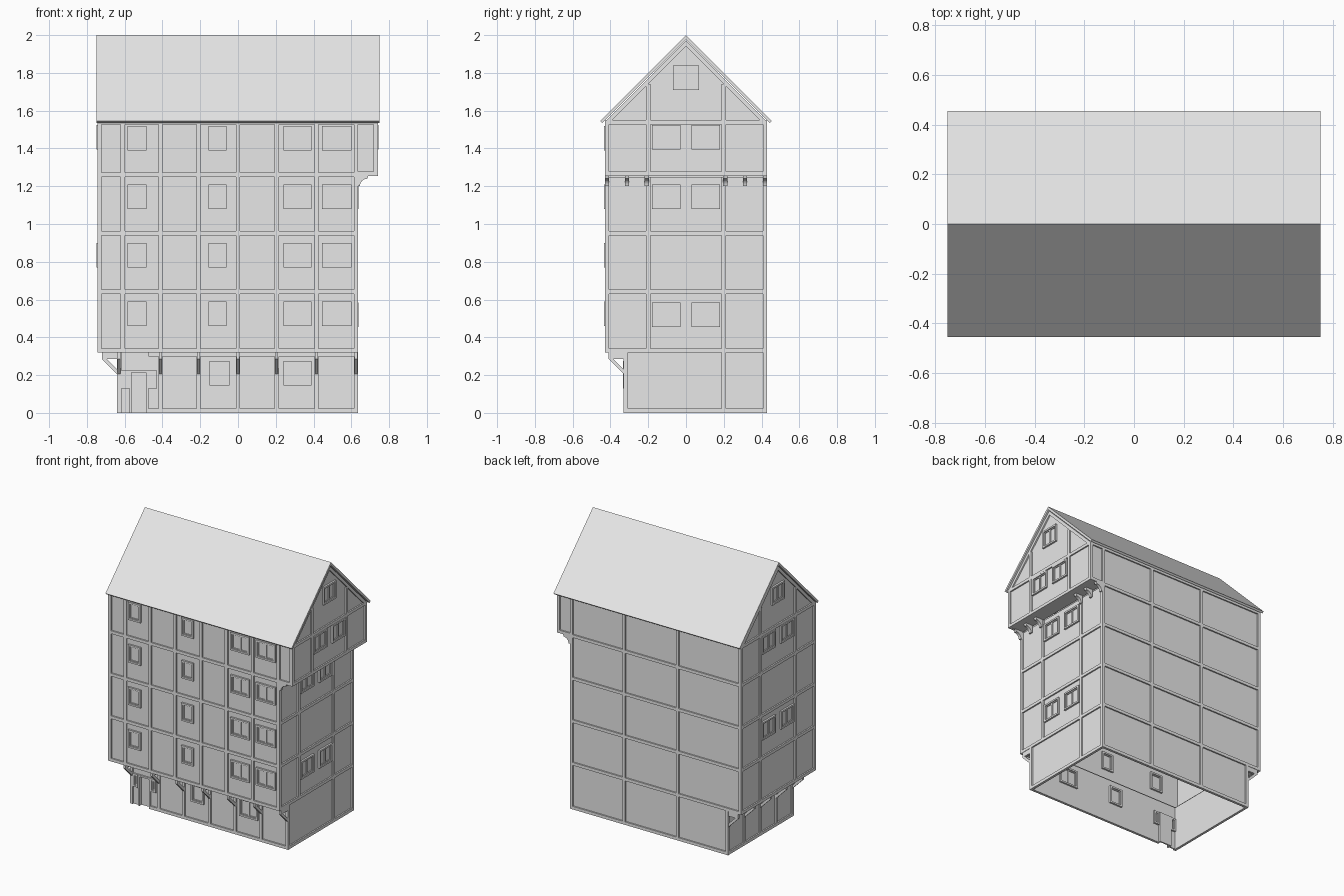
import bpy, bmesh
from math import sin, cos, pi
from mathutils import Vector

cube = bpy.data.objects.get("Cube")
if cube:
    bpy.data.objects.remove(cube)

grey = bpy.data.materials.new("plain_grey")
grey.use_nodes = True
colour = (0.8, 0.8, 0.8, 1)
grey.diffuse_color = colour
grey.node_tree.nodes["Principled BSDF"].inputs["Base Color"].default_value = colour

FLOORS = [0.32, 0.63, 0.94, 1.25]
EAVE = 1.55
BEAM = 0.022     # timber width
PROUD = 0.01     # how far timbers stand out
WALL = 0.008     # wall thickness


def finish(name, bm):
    bmesh.ops.recalc_face_normals(bm, faces=bm.faces)
    mesh = bpy.data.meshes.new(name)
    bm.to_mesh(mesh)
    bm.free()
    mesh.materials.append(grey)
    bpy.context.collection.objects.link(bpy.data.objects.new(name, mesh))


def prism(bm, points, offset):
    """Extrude a flat outline along an offset."""
    bottom = [bm.verts.new(p) for p in points]
    top = [bm.verts.new(Vector(p) + Vector(offset)) for p in points]
    bm.faces.new(bottom)
    bm.faces.new(top)
    for i in range(len(points)):
        j = (i + 1) % len(points)
        bm.faces.new((bottom[i], bottom[j], top[j], top[i]))


class Facade:
    """A wall plane: u runs along it, z goes up, d points outwards."""

    def __init__(self, name, side, depth):
        self.name, self.side, self.depth = name, side, depth
        self.parts = {}

    def point(self, u, z, d):
        d += self.depth
        return Vector({"front": (u, -d, z), "back": (u, d, z),
                       "right": (d, u, z), "left": (-d, u, z)}[self.side])

    def shape(self, part, outline, d0, d1):
        bm = self.parts.setdefault(part, bmesh.new())
        prism(bm, [self.point(u, z, d0) for u, z in outline],
              self.point(0, 0, d1) - self.point(0, 0, d0))

    def box(self, part, u0, u1, z0, z1, d0=-WALL, d1=PROUD):
        self.shape(part, [(u0, z0), (u1, z0), (u1, z1), (u0, z1)], d0, d1)

    def wall(self, u0, u1, z0, z1):
        self.box("wall", u0, u1, z0, z1, -WALL, 0)

    def posts(self, centres, z0, z1):
        for u in centres:
            self.box("posts", u - BEAM / 2, u + BEAM / 2, z0, z1)

    def rails(self, heights, u0, u1):
        for z in heights:
            self.box("rails", u0, u1, z, z + BEAM)

    def window(self, u0, u1, z0, z1, panes=1):
        """Outer frame, with a thinner sash around each pane."""
        self.ring("window_frames", u0, u1, z0, z1, 0.012, PROUD + 0.003)
        step = (u1 - u0 - 0.024) / panes
        for i in range(panes):
            left = u0 + 0.012 + i * step
            self.ring("window_sashes", left, left + step, z0 + 0.012, z1 - 0.012, 0.006, 0.006)

    def ring(self, part, u0, u1, z0, z1, w, proud):
        inner = -WALL - proud
        for a, b in ((u0, u0 + w), (u1 - w, u1)):
            self.box(part, a, b, z0, z1, inner, proud)
        for a, b in ((z0, z0 + w), (z1 - w, z1)):
            self.box(part, u0 + w, u1 - w, a, b, inner, proud)

    def finish(self):
        for part, bm in self.parts.items():
            finish(f"{self.name}_{part}", bm)


def gable(facade, z0):
    """Pointed wall with sloping timbers and an attic window."""
    peak, half = 1.97, 0.42
    facade.shape("wall", [(-half, z0), (half, z0), (half, EAVE), (0, peak), (-half, EAVE)], -WALL, 0)
    for s in (-1, 1):
        facade.shape("sloping_timbers", [(s * half, EAVE), (0, peak), (0, peak - 0.03),
                                         (s * half, EAVE - 0.03)], -WALL, PROUD)
    facade.rails([EAVE - BEAM], -half, half)
    facade.posts([-0.2, 0.2], EAVE, 1.74)
    facade.window(-0.07, 0.07, 1.71, 1.84, 2)


def paired_windows(facade, z):
    for u0, u1 in ((-0.18, -0.03), (0.03, 0.18)):
        facade.window(u0, u1, z, z + 0.13, 2)


# Upper front
front = Facade("upper_front", "front", 0.42)
front.wall(-0.735, 0.625, 0.32, EAVE)
front.posts([-0.734, -0.61, -0.41, -0.21, 0, 0.205, 0.415, 0.624], 0.32, EAVE)
front.rails(FLOORS + [EAVE - BEAM], -0.745, 0.635)
for z in FLOORS:
    for u0, u1, panes in ((-0.585, -0.485, 1), (-0.155, -0.06, 1), (0.24, 0.39, 2), (0.445, 0.6, 2)):
        front.window(u0, u1, z + 0.14, z + 0.27, panes)
front.finish()

# Ground front, with the door and its side lights
ground = Facade("ground_front", "front", 0.32)
ground.wall(-0.63, -0.575, 0, 0.32)
ground.wall(-0.475, 0.625, 0, 0.32)
ground.wall(-0.575, -0.475, 0.225, 0.32)
ground_posts = [-0.629, -0.41, -0.21, 0, 0.205, 0.415, 0.624]
ground.posts(ground_posts, 0, 0.32)
ground.rails([0, 0.298], -0.475, 0.635)
ground.box("door", -0.575, -0.475, 0, 0.225, -0.025, -0.015)
ground.box("door_frame", -0.575, -0.563, 0, 0.225, -0.025, PROUD)
ground.box("door_frame", -0.487, -0.475, 0, 0.225, -0.025, PROUD)
ground.box("door_frame", -0.563, -0.487, 0.213, 0.225, -0.025, PROUD)
for u0, u1 in ((-0.618, -0.575), (-0.475, -0.43)):
    ground.window(u0, u1, 0.13, 0.225)
ground.window(-0.15, -0.045, 0.145, 0.275)
ground.window(0.24, 0.39, 0.145, 0.275, 2)
for u in ground_posts:
    ground.shape("braces", [(u - 0.008, 0.21), (u + 0.008, 0.21), (u + 0.008, 0.235),
                            (u - 0.008, 0.235)], PROUD, PROUD + 0.001)
ground.finish()

# Back
back = Facade("back", "back", 0.42)
back.wall(-0.63, 0.625, 0, 0.32)
back.wall(-0.735, 0.625, 0.32, EAVE)
back.posts([-0.629, -0.23, 0.2, 0.624], 0, 0.32)
back.posts([-0.734, -0.23, 0.2, 0.624], 0.32, EAVE)
back.rails([0], -0.64, 0.635)
back.rails(FLOORS + [EAVE - BEAM], -0.745, 0.635)
back.finish()

# Right end
right = Facade("right_end", "right", 0.625)
right.wall(-0.32, 0.42, 0, 0.32)
right.wall(-0.42, 0.42, 0.32, 1.25)
right.posts([-0.319, 0.2, 0.419], 0, 0.32)
right.posts([-0.419, -0.2, 0.2, 0.419], 0.32, 1.25)
right.rails([0], -0.33, 0.43)
right.rails(FLOORS[:3], -0.43, 0.43)
paired_windows(right, 0.455)
paired_windows(right, 1.08)
right.finish()

# Right overhang with its gable
overhang = Facade("right_overhang", "right", 0.73)
gable(overhang, 1.255)
overhang.posts([-0.419, -0.2, 0.2, 0.419], 1.255, EAVE)
overhang.rails([1.255], -0.43, 0.43)
paired_windows(overhang, 1.395)
overhang.finish()
for side in ("front", "back"):
    cheek = Facade(f"overhang_{side}_cheek", side, 0.42)
    cheek.wall(0.625, 0.73, 1.255, EAVE)
    cheek.posts([0.729], 1.255, EAVE)
    cheek.rails([1.255, EAVE - BEAM], 0.635, 0.74)
    cheek.finish()

# Left end: overhanging floors and a gable
left = Facade("left_end", "left", 0.735)
gable(left, 0.32)
left.posts([-0.419, -0.2, 0.2, 0.419], 0.32, EAVE)
left.rails(FLOORS, -0.43, 0.43)
paired_windows(left, 0.77)
paired_windows(left, 1.395)
left.finish()
ground_left = Facade("ground_left", "left", 0.63)
left_posts = [-0.319, -0.13, 0.05, 0.235, 0.419]
ground_left.wall(-0.32, 0.42, 0, 0.32)
ground_left.posts(left_posts, 0, 0.32)
ground_left.rails([0, 0.298], -0.33, 0.43)
ground_left.finish()

# Floors under the overhangs
soffits = bmesh.new()
for x0, x1, y0, y1, z in ((-0.735, 0.625, -0.42, -0.32, 0.322), (-0.735, -0.63, -0.32, 0.42, 0.322),
                          (0.625, 0.73, -0.42, 0.42, 1.257)):
    prism(soffits, [(x0, y0, z), (x1, y0, z), (x1, y1, z), (x0, y1, z)], (0, 0, 0.008))
finish("overhang_soffits", soffits)

# Diagonal braces and short joists below the first floor
brace_profile = [(0, 0.205), (0.085, 0.29), (0.085, 0.32), (0, 0.32)]
slant = [(0, 0.205), (0.08, 0.285), (0.055, 0.285), (0, 0.23)]
joist = [(0, 0.285), (0.08, 0.285), (0.08, 0.322), (0, 0.322)]
braces = bmesh.new()
for outline in (slant, joist):
    for x in ground_posts:
        prism(braces, [(x - 0.008, -0.33 - d, z) for d, z in outline], (0.016, 0, 0))
    for y in left_posts:
        prism(braces, [(-0.64 - d, y - 0.008, z) for d, z in outline], (0, 0.016, 0))
finish("overhang_braces", braces)

# Curved brackets under the right overhang
curve = [(0.685 - 0.04 * sin(a), 1.24 - 0.04 * (1 - cos(a))) for a in [i * pi / 12 for i in range(7)]]
brackets = bmesh.new()
for y in (-0.419, -0.313, -0.208, 0.208, 0.313, 0.419):
    outline = [(0.635, 1.257), (0.69, 1.257)] + curve + [(0.635, 1.2)]
    prism(brackets, [(x, y - 0.011, z) for x, z in outline], (0, 0.022, 0))
finish("curved_brackets", brackets)

# Roof
roof = bmesh.new()
prism(roof, [(-0.75, y, z) for y, z in ((-0.455, 1.545), (0, 2), (0.455, 1.545), (0.443, 1.535),
                                        (0, 1.976), (-0.443, 1.535))], (1.5, 0, 0))
finish("roof", roof)
